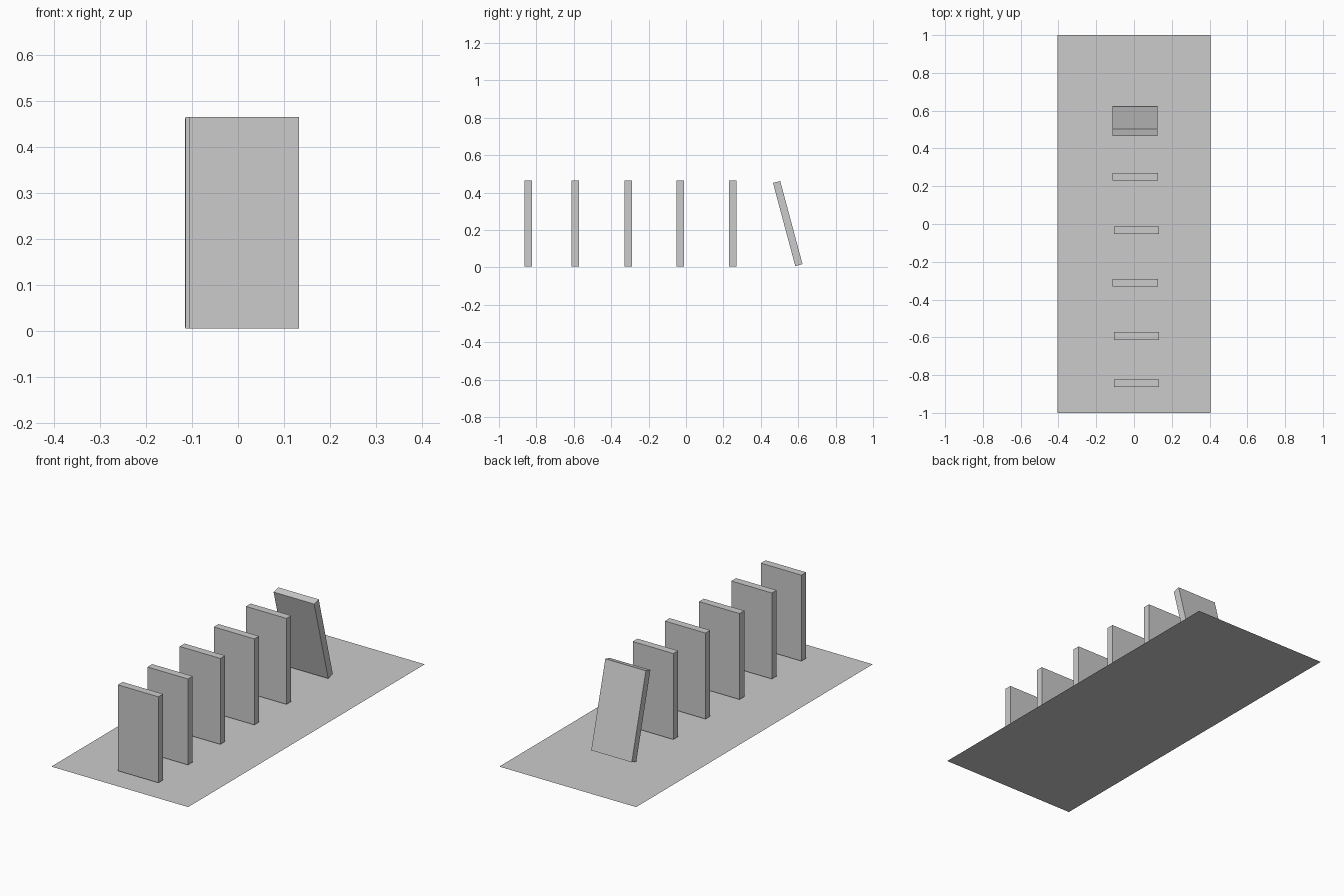
import bpy
import math

cube = bpy.data.objects.get("Cube")
if cube:
    bpy.data.objects.remove(cube, do_unlink=True)

# One plain grey for everything
grey = bpy.data.materials.new("light_grey")
grey.use_nodes = True
colour = (0.6, 0.6, 0.6, 1)
grey.diffuse_color = colour
grey.node_tree.nodes["Principled BSDF"].inputs["Base Color"].default_value = colour

WIDTH, THICK, HEIGHT = 0.24, 0.04, 0.46


def finish(name, scale):
    ob = bpy.context.object
    ob.name = name
    ob.scale = scale
    bpy.ops.object.transform_apply(location=False, rotation=False, scale=True)
    ob.data.materials.append(grey)
    return ob


def domino(name, x, y, tilt=0):
    bpy.ops.mesh.primitive_cube_add(size=1)
    ob = finish(name, (WIDTH, THICK, HEIGHT))
    ob.location = (x, y, 0.235)
    ob.rotation_euler.x = math.radians(tilt)


# Floor sheet
bpy.ops.mesh.primitive_plane_add(size=1)
finish("floor", (0.81, 2, 1))

# Row of upright dominoes, slightly uneven
row = [(0.013, -0.843), (0.013, -0.593), (0.006, -0.31), (0.013, -0.032), (0.006, 0.25)]
for i, (x, y) in enumerate(row, 1):
    domino(f"domino_{i}", x, y)

# Last domino tipping towards the row
domino("falling_domino", 0.005, 0.544, tilt=15)
